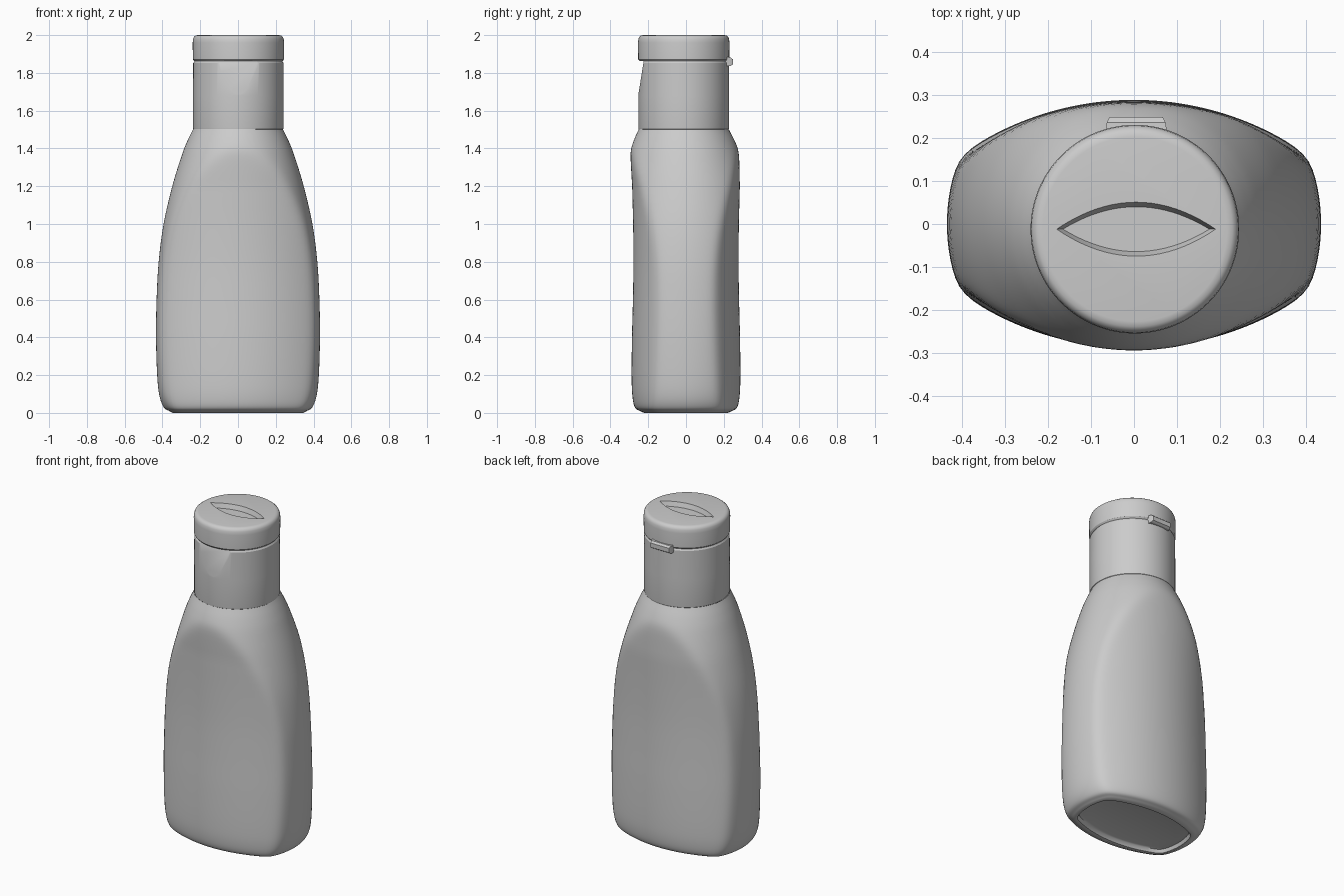
import bpy, bmesh
from math import sin, cos, pi, sqrt, radians
from mathutils import Vector

if "Cube" in bpy.data.objects:
    bpy.data.objects.remove(bpy.data.objects["Cube"])

SEG = 128
CY = -0.012  # the cap axis sits slightly forward of the body centre


def finish(bm, name, angle=30):
    bmesh.ops.recalc_face_normals(bm, faces=bm.faces)
    me = bpy.data.meshes.new(name)
    bm.to_mesh(me)
    bm.free()
    ob = bpy.data.objects.new(name, me)
    bpy.context.collection.objects.link(ob)
    smooth(ob, angle)
    return ob


def smooth(ob, angle=30):
    bpy.ops.object.select_all(action='DESELECT')
    bpy.context.view_layer.objects.active = ob
    ob.select_set(True)
    bpy.ops.object.shade_smooth_by_angle(angle=radians(angle))


def loft(rings, cap_start=True, cap_end=True):
    bm = bmesh.new()
    loops = [[bm.verts.new(p) for p in ring] for ring in rings]
    for a, b in zip(loops, loops[1:]):
        n = len(a)
        for i in range(n):
            bm.faces.new((a[i], a[(i + 1) % n], b[(i + 1) % n], b[i]))
    if cap_start:
        bm.faces.new(loops[0][::-1])
    if cap_end:
        bm.faces.new(loops[-1])
    return bm


def catmull(rows, steps):
    pts = [Vector(r) for r in rows]
    pts = [2 * pts[0] - pts[1]] + pts + [2 * pts[-1] - pts[-2]]
    out = []
    for a, b, c, d in zip(pts, pts[1:], pts[2:], pts[3:]):
        for k in range(steps):
            t = k / steps
            out.append(0.5 * (2 * b + (c - a) * t + (2 * a - 5 * b + 4 * c - d) * t * t
                              + (3 * b - a - 3 * c + d) * t ** 3))
    out.append(pts[-2])
    return out


def cut(target, cutter):
    cutter.hide_render = True
    cutter.hide_set(True)
    mod = target.modifiers.new("cut", 'BOOLEAN')
    mod.object = cutter
    mod.operation = 'DIFFERENCE'
    mod.solver = 'EXACT'


# Body: a turned form trimmed by a curved front and back panel
def body_ring(z, w, d, arc=0.7, p=45):
    shift = CY * max(0, min(1, (z - 1.2) / 0.3))
    k = arc - d
    ring = []
    for i in range(SEG):
        c, s = cos(2 * pi * i / SEG), sin(2 * pi * i / SEG)
        panel = -k * abs(s) + sqrt(arc * arc - k * k * c * c)
        r = (panel ** -p + w ** -p) ** (-1 / p)
        ring.append((r * c, r * s + shift, z))
    return ring


# rows are height, half width, half depth
body_rows = [(0.008, 0.36, 0.24), (0.028, 0.392, 0.27), (0.09, 0.416, 0.284),
             (0.2, 0.428, 0.288), (0.4, 0.434, 0.286), (0.6, 0.431, 0.281),
             (0.8, 0.42, 0.278), (1.0, 0.394, 0.28), (1.2, 0.348, 0.285),
             (1.36, 0.299, 0.288), (1.44, 0.268, 0.288), (1.502, 0.238, 0.29)]
foot_rows = [(0.024, 0.30, 0.18), (0.02, 0.325, 0.193), (0.002, 0.335, 0.205), (0.0, 0.345, 0.222)]
rows = foot_rows + catmull(body_rows, 5)
finish(loft([body_ring(*r) for r in rows], cap_end=False), "bottle_body", 40)

# Flip cap: turned profile with a parting groove under the lid
cap_profile = [(0.232, 1.497), (0.239, 1.503), (0.24, 1.51), (0.24, 1.68), (0.239, 1.852),
               (0.235, 1.858), (0.233, 1.862), (0.237, 1.866), (0.241, 1.872), (0.242, 1.96),
               (0.24, 1.98), (0.235, 1.991), (0.226, 1.998), (0.214, 2.0)]
cap = finish(loft([[(0.002 + r * cos(2 * pi * i / SEG), CY + r * sin(2 * pi * i / SEG), z)
                    for i in range(SEG)] for r, z in cap_profile]), "flip_cap")

# Thumb scoop below the lid, cut by a sloping wedge
wedge = [(-0.253, 1.68), (-0.224, 1.862), (-0.4, 1.862), (-0.4, 1.68)]
cut(cap, finish(loft([[(x, y, z) for y, z in wedge] for x in (-0.2, 0.2)]), "thumb_scoop_cutter"))


# Eye-shaped recess in the lid top
def lens_ring(half_x, half_y, z, n=20):
    pts = []
    for side in (-1, 1):
        for i in range(n):
            t = -1 + 2 * i / n
            pts.append((0.005 - side * half_x * t, CY + side * half_y * (1 - t * t), z))
    return pts


cut(cap, finish(loft([lens_ring(0.17, 0.052, 1.972), lens_ring(0.185, 0.063, 2.001),
                      lens_ring(0.185, 0.063, 2.05)]), "lid_recess_cutter"))

# Apply both cuts
bpy.context.view_layer.objects.active = cap
for mod in list(cap.modifiers):
    if mod.type == 'BOOLEAN':
        bpy.ops.object.modifier_apply({} and None or 'EXEC_DEFAULT', modifier=mod.name)
for name in ("thumb_scoop_cutter", "lid_recess_cutter"):
    bpy.data.objects.remove(bpy.data.objects[name])
smooth(cap)

# Hinge tab at the back
tab = [(0.2, 0.074, 1.835, 1.885), (0.236, 0.068, 1.837, 1.882), (0.248, 0.062, 1.845, 1.872)]
finish(loft([[(0.005 - w, y, lo), (0.005 + w, y, lo), (0.005 + w, y, hi), (0.005 - w, y, hi)]
             for y, w, lo, hi in tab]), "hinge_tab")
